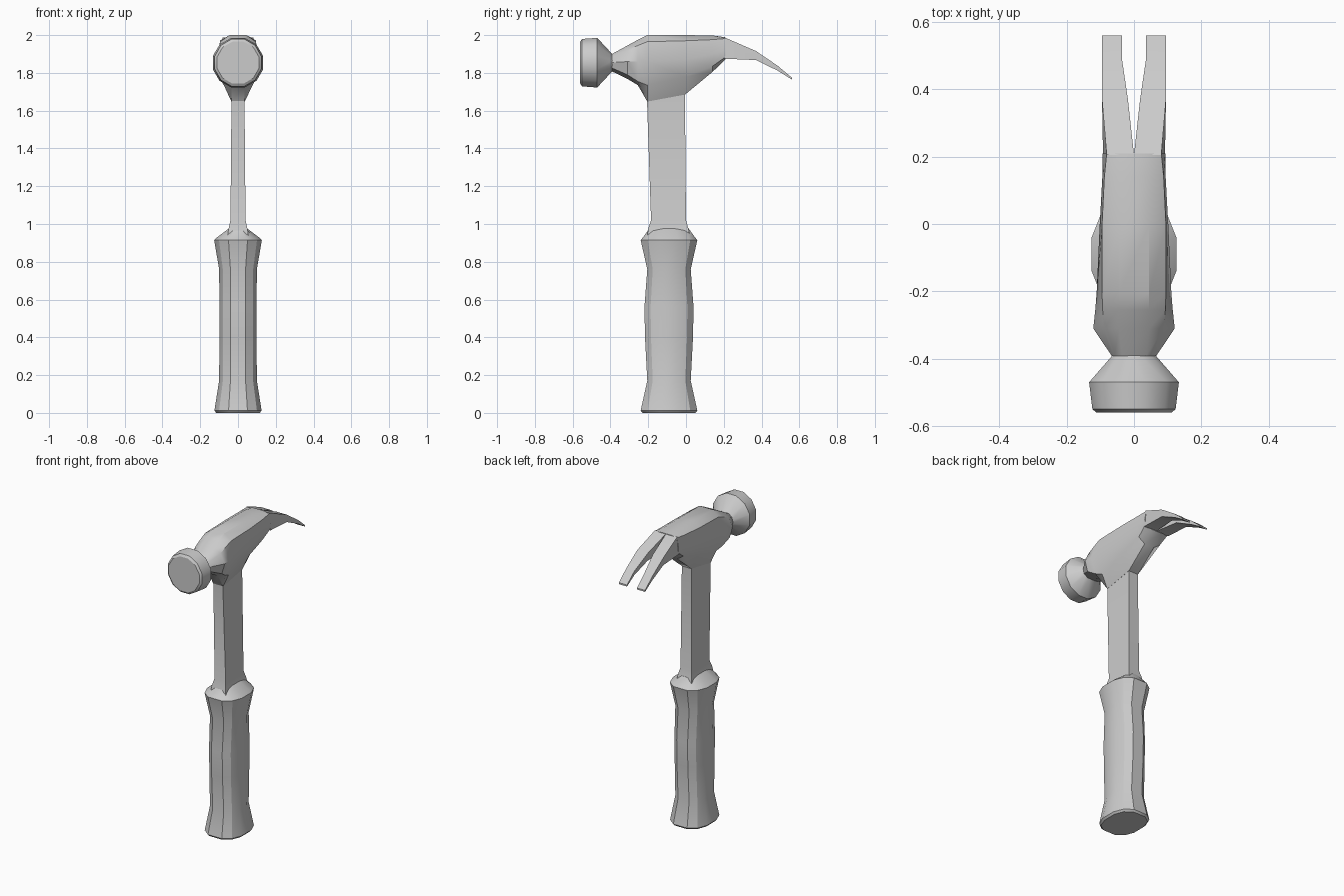
import bpy, bmesh, math

if "Cube" in bpy.data.objects:
    bpy.data.objects.remove(bpy.data.objects["Cube"])


def loft(bm, rings):
    """Skin a list of equal-length rings of points and cap both ends."""
    rows = [[bm.verts.new(p) for p in ring] for ring in rings]
    n = len(rows[0])
    for a, b in zip(rows, rows[1:]):
        for i in range(n):
            j = (i + 1) % n
            bm.faces.new((a[i], a[j], b[j], b[i]))
    bm.faces.new(rows[0])
    bm.faces.new(rows[-1])


def make(name, *lofts, angle=30):
    bm = bmesh.new()
    for rings in lofts:
        loft(bm, rings)
    bmesh.ops.recalc_face_normals(bm, faces=bm.faces)
    me = bpy.data.meshes.new(name)
    bm.to_mesh(me)
    bm.free()
    ob = bpy.data.objects.new(name, me)
    bpy.context.collection.objects.link(ob)
    bpy.ops.object.select_all(action='DESELECT')
    ob.select_set(True)
    bpy.context.view_layer.objects.active = ob
    bpy.ops.object.shade_smooth_by_angle(angle=math.radians(angle))
    return ob


# Grip: rounded twelve-sided section, (z, half x, half y)
quarter = [(1, .33), (.8, .75), (.4, 1)]
section = (quarter + [(-x, y) for x, y in reversed(quarter)]
           + [(-x, -y) for x, y in quarter]
           + [(x, -y) for x, y in reversed(quarter)])
grip = [(0, .115, .14), (.012, .125, .15), (.17, .1, .115), (.4, .098, .127),
        (.56, .098, .13), (.76, .1, .115), (.915, .126, .15),
        (.93, .11, .137), (.975, .05, .105)]
make("grip", [[(x * hx, -.09 + y * hy, z) for x, y in section]
              for z, hx, hy in grip])

# Shaft: rectangular bar, (z, half x, front y, back y)
shaft = [(.94, .055, -.205, .02), (.975, .05, -.2, .013), (1.02, .04, -.185, 0),
         (1.70, .034, -.208, -.006)]
make("shaft", [[(-h, f, z), (h, f, z), (h, b, z), (-h, b, z)]
               for z, h, f, b in shaft])

# Striking face and neck: twelve-sided, (y, half x, half z)
poll = [(-.56, .115, .115), (-.55, .128, .13), (-.47, .138, .136),
        (-.39, .066, .047)]
angles = [math.radians(15 + 30 * i) for i in range(12)]
make("striking_face", [[(rx * math.cos(a), y, 1.854 + rz * math.sin(a))
                        for a in angles] for y, rx, rz in poll])

# Head body: half sections from top to bottom, mirrored in x
body = [
    (-.392, [(.035, 1.9), (.058, 1.882), (.066, 1.855), (.058, 1.826), (.03, 1.808)]),
    (-.31, [(.045, 1.945), (.09, 1.92), (.121, 1.86), (.1, 1.79), (.035, 1.768)]),
    (-.255, [(.045, 1.975), (.093, 1.945), (.115, 1.86), (.088, 1.755), (.035, 1.735)]),
    (-.205, [(.045, 2.0), (.095, 1.965), (.111, 1.86), (.075, 1.735), (.035, 1.648)]),
    (-.005, [(.045, 2.0), (.095, 1.97), (.102, 1.87), (.078, 1.78), (.035, 1.685)]),
    (.14, [(.045, 1.998), (.088, 1.976), (.094, 1.9), (.08, 1.835), (.035, 1.805)]),
    (.21, [(.04, 1.988), (.081, 1.982), (.093, 1.92), (.09, 1.885), (.035, 1.872)]),
]
make("head_body", [[(x, y, z) for x, z in half] + [(-x, y, z) for x, z in reversed(half)]
                   for y, half in body])

# Claws: two tapering prongs, (y, inner x, outer top x, outer low x, top z, low z)
claw = [(.205, 0, .081, .092, 1.987, 1.875), (.37, .018, .095, .095, 1.916, 1.868),
        (.485, .035, .095, .095, 1.838, 1.812), (.56, .036, .095, .095, 1.775, 1.765)]
prongs = [[[(s * i, y, t), (s * ot, y, t), (s * ol, y, b), (s * i, y, b)]
           for y, i, ot, ol, t, b in claw] for s in (1, -1)]
make("claws", *prongs)
